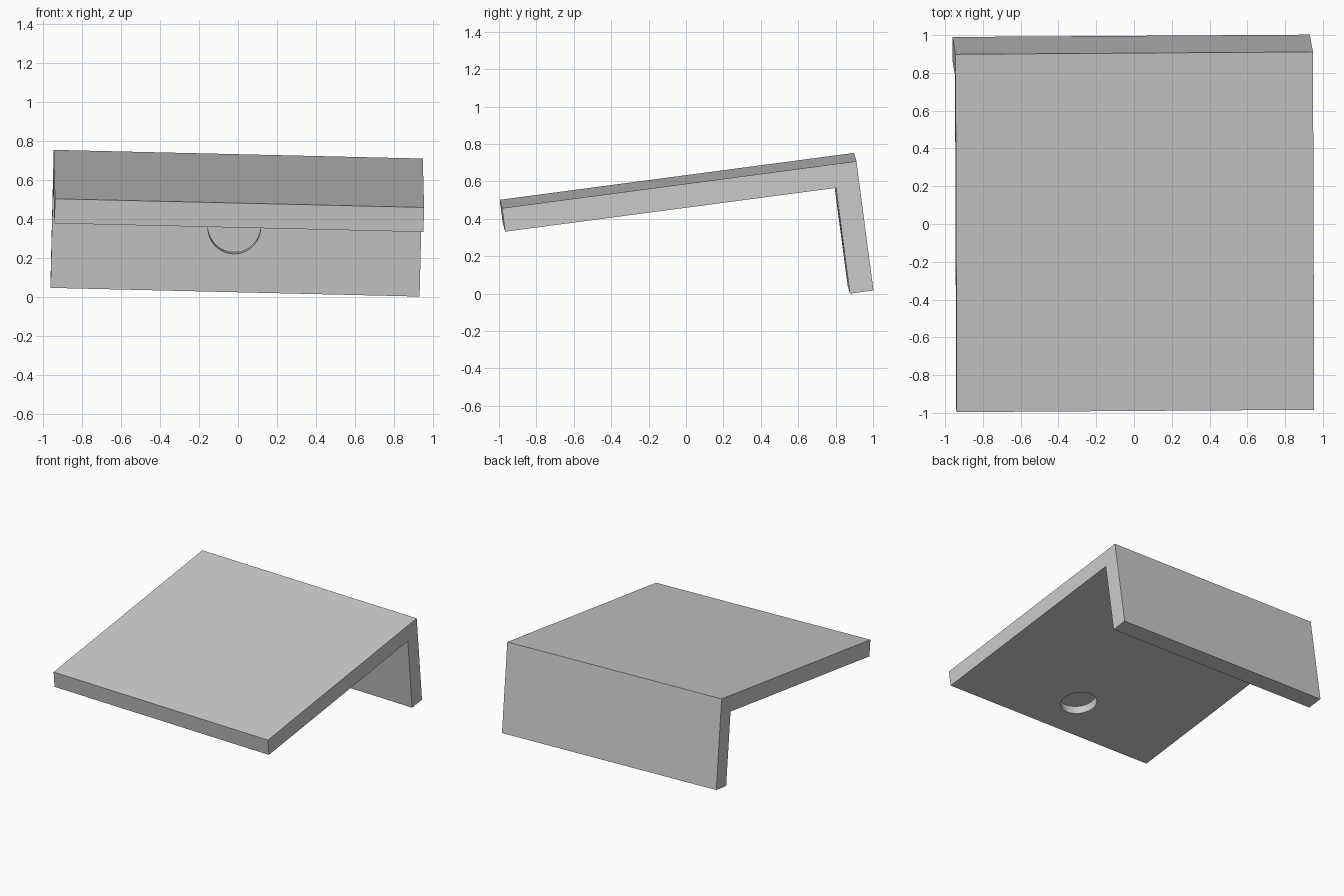
import bpy, bmesh
from mathutils import Matrix, Vector

cube = bpy.data.objects.get("Cube")
if cube:
    bpy.data.objects.remove(cube, do_unlink=True)

WIDTH, DEPTH, DROP, THICK = 1.893, 1.911, 0.697, 0.127
RADIUS, SINK, INSET = 0.135, 0.063, 0.333

# plain grey material
grey = bpy.data.materials.new("grey")
grey.use_nodes = True
colour = (0.6, 0.6, 0.6, 1)
grey.diffuse_color = colour
grey.node_tree.nodes["Principled BSDF"].inputs["Base Color"].default_value = colour


def make_object(name, bm):
    bmesh.ops.recalc_face_normals(bm, faces=bm.faces)
    mesh = bpy.data.meshes.new(name)
    bm.to_mesh(mesh)
    bm.free()
    mesh.materials.append(grey)
    obj = bpy.data.objects.new(name, mesh)
    bpy.context.collection.objects.link(obj)
    return obj


def disc_cutter(name, centre, axis):
    bm = bmesh.new()
    turn = Vector((0, 0, 1)).rotation_difference(Vector(axis)).to_matrix().to_4x4()
    bmesh.ops.create_cone(bm, cap_ends=True, segments=64, radius1=RADIUS, radius2=RADIUS,
                          depth=2 * SINK, matrix=Matrix.Translation(centre) @ turn)
    return make_object(name, bm)


# L-shaped bracket: sloping top plate with a back flange
profile = [(0, 0), (-DEPTH, 0), (-DEPTH, -THICK), (-THICK, -THICK),
           (-THICK, -DROP), (0, -DROP)]
bm = bmesh.new()
side = bm.faces.new([bm.verts.new((0, y, z)) for y, z in profile])
grown = bmesh.ops.extrude_face_region(bm, geom=[side])
bmesh.ops.translate(bm, vec=(-WIDTH, 0, 0),
                    verts=[g for g in grown["geom"] if isinstance(g, bmesh.types.BMVert)])
bracket = make_object("angle_bracket", bm)

# shallow round recess in the inner face of each leg
middle = -WIDTH / 2 - 0.012
cutters = [
    disc_cutter("plate_recess_cutter", (middle, INSET - DEPTH, -THICK), (0, 0, 1)),
    disc_cutter("flange_recess_cutter", (middle, -THICK, INSET - DROP), (0, 1, 0)),
]
for cutter in cutters:
    mod = bracket.modifiers.new("recess", 'BOOLEAN')
    mod.operation, mod.solver, mod.object = 'DIFFERENCE', 'EXACT', cutter

bpy.context.view_layer.objects.active = bracket
bracket.select_set(True)
for mod in list(bracket.modifiers):
    bpy.ops.object.modifier_apply(modifier=mod.name)
for cutter in cutters:
    bpy.data.objects.remove(cutter, do_unlink=True)
bpy.ops.object.shade_smooth_by_angle()

# tilt the bracket as it rests
ex = Vector((1, 0.0066, -0.0235)).normalized()
ey = Vector((0, 0.991, 0.131))
ey = (ey - ex * ey.dot(ex)).normalized()
pose = Matrix((ex, ey, ex.cross(ey))).transposed().to_4x4()
bracket.matrix_world = Matrix.Translation((0.9475, 0.911, 0.708)) @ pose
